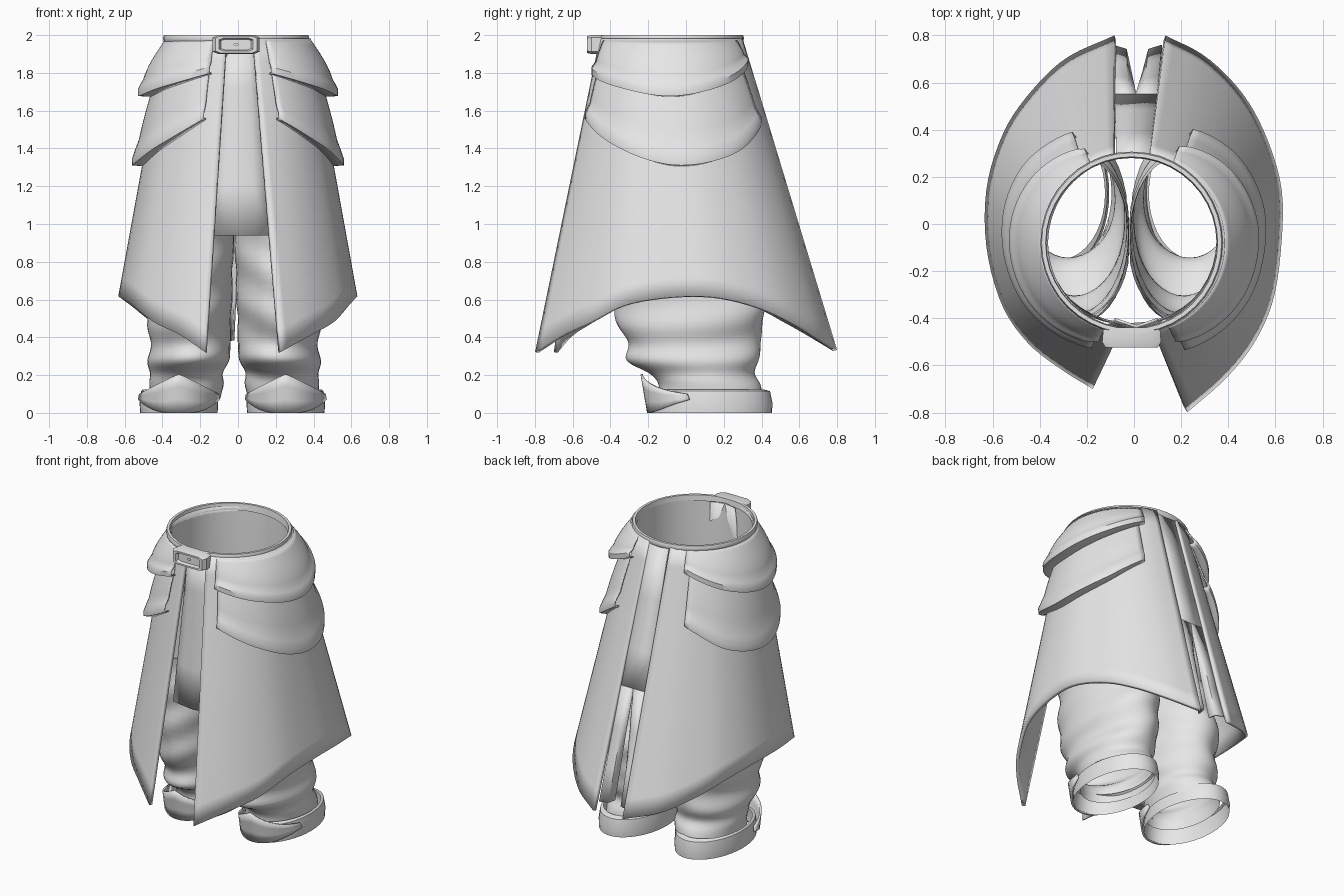
import bpy, bmesh, math
from mathutils import Vector

cube = bpy.data.objects.get("Cube")
if cube:
    bpy.data.objects.remove(cube, do_unlink=True)

cloth = bpy.data.materials.new("grey cloth")
cloth.use_nodes = True
cloth.diffuse_color = (0.8, 0.8, 0.8, 1)
cloth.node_tree.nodes["Principled BSDF"].inputs["Base Color"].default_value = (0.8, 0.8, 0.8, 1)


def spline(points, u):
    """Smooth curve through points, u from 0 to 1."""
    p = [Vector(q) for q in points]
    s = min(max(u, 0), 1) * (len(p) - 1)
    i = min(int(s), len(p) - 2)
    t = s - i
    b, c = p[i], p[i + 1]
    a = p[i - 1] if i else b * 2 - c
    d = p[i + 2] if i + 2 < len(p) else c * 2 - b
    return (b * 2 + (c - a) * t + (a * 2 - b * 5 + c * 4 - d) * t ** 2
            + (b * 3 - a - c * 3 + d) * t ** 3) * 0.5


def loft(name, rows, closed=False, thick=0.0, angle=35):
    """Skin a grid of points, optionally closed around and thickened."""
    bm = bmesh.new()
    grid = [[bm.verts.new(p) for p in row] for row in rows]
    n = len(grid[0])
    for a, b in zip(grid, grid[1:]):
        for j in range(n if closed else n - 1):
            k = (j + 1) % n
            bm.faces.new((a[j], a[k], b[k], b[j]))
    bmesh.ops.recalc_face_normals(bm, faces=bm.faces)
    mesh = bpy.data.meshes.new(name)
    bm.to_mesh(mesh)
    bm.free()
    mesh.materials.append(cloth)
    ob = bpy.data.objects.new(name, mesh)
    bpy.context.collection.objects.link(ob)
    if thick:
        mod = ob.modifiers.new("thickness", 'SOLIDIFY')
        mod.thickness = thick
        mod.offset = 0
    bpy.ops.object.select_all(action='DESELECT')
    ob.select_set(True)
    bpy.context.view_layer.objects.active = ob
    bpy.ops.object.shade_smooth_by_angle(angle=math.radians(angle))


def ring(cx, cy, z, rx, ry, n=40):
    return [Vector((cx + rx * math.sin(math.tau * i / n), cy - ry * math.cos(math.tau * i / n), z))
            for i in range(n)]


# Skirt halves: waist arc flaring to a curved, pointed hem
HEMS = {
    "left": [(.22, -.79, .32), (.38, -.65, .41), (.50, -.50, .48), (.58, -.32, .57), (.615, -.08, .61),
             (.615, .15, .61), (.55, .37, .56), (.45, .55, .48), (.30, .70, .39), (.13, .79, .33)],
    "right": [(-.17, -.69, .32), (-.30, -.61, .41), (-.44, -.50, .48), (-.55, -.34, .57), (-.615, -.1, .61),
              (-.615, .15, .61), (-.55, .37, .56), (-.45, .53, .48), (-.29, .69, .39), (-.08, .79, .33)],
}
WAIST_Y, WAIST_R, TOP = -0.08, 0.375, 1.98


def skirt_point(side, u, z=None, t=None, out=0.0):
    s = 1 if side == "left" else -1
    hem = spline(HEMS[side], u)
    a = math.radians((12 if s > 0 else 9) + u * 158)
    top = Vector((s * WAIST_R * math.sin(a), WAIST_Y - WAIST_R * math.cos(a), TOP))
    if t is None:
        t = (TOP - z) / (TOP - hem.z)
    p = top.lerp(hem, t)
    away = Vector((p.x, p.y + 0.05, 0)).normalized()
    return p + away * out


def flap(name, side, z_top, hem_line, bulge, u0, u1):
    """Overlapping hip flap that swells away from the skirt and ends in a rolled rim."""
    rows = []
    steps = 10
    n = 32
    across = [(u0 + (u1 - u0) * j / n, j / n) for j in range(n + 1)]
    hem = [spline([(z, 0) for z in hem_line], v).x for _, v in across]
    for i in range(steps + 1):
        f = i / steps
        row = []
        for (u, v), h in zip(across, hem):
            swell = 0.02 + (bulge - 0.02) * math.sin(math.pi * v) ** 0.7
            lip = 0.018 * max(0, f - 0.8) / 0.2
            row.append(skirt_point(side, u, z=z_top + (h - z_top) * f,
                                   out=0.008 + swell * math.sin(f * 1.7) + lip))
        rows.append(row)
    rows.append([p - Vector((0, 0, .03)) for p in rows[-1]])
    rows.append([skirt_point(side, u, z=h - .034, out=.004) for (u, v), h in zip(across, hem)])
    loft(name, rows, thick=0.008)


for side in HEMS:
    loft(side + "_skirt", [[skirt_point(side, j / 40, t=i / 14) for j in range(41)]
                           for i in range(15)], thick=0.022)
    flap(side + "_upper_flap", side, 1.97, [1.83, 1.76, 1.71, 1.77, 1.88], 0.078, 0.065, 0.90)
    flap(side + "_lower_flap", side, 1.86, [1.59, 1.45, 1.345, 1.40, 1.56], 0.042, 0.075, 0.87)

# Front panel, behind the skirt opening
loft("front_panel", [[Vector((.01 + w * (.09 + .075 * t), -.435 - .06 * t + .03 * abs(w), 1.97 - 1.03 * t))
                      for w in (-1, -.5, 0, .5, 1)] for t in (0, .25, .5, .75, 1)], thick=0.012)


# Back panel: flush with the skirt, joined at the top, split into two tails below
def back_point(x, t, inset=0.0):
    return Vector((x + .015 * t, .29 + .475 * t - inset, 1.97 - 1.62 * t))


loft("back_panel", [[back_point(w * (.075 + .03 * t), t) for w in (-1, 0, 1)]
                    for t in (0, .2, .4, .54)], thick=0.012)
for s, name in ((1, "left_tail"), (-1, "right_tail")):
    loft(name, [[back_point(s * max(0, t - .54) * .09, t, .16 * (t - .54)),
                 back_point(s * (.02 + .03 * t), t, .04 * (t - .54)),
                 back_point(s * (.075 + .03 * t), t)] for t in (.54, .7, .85, .98)], thick=0.012)

# Waistband
loft("waistband", [ring(-.01, -.08, z, r, r) for z, r in
                   ((1.955, .375), (1.97, .385), (1.985, .387), (2.0, .382), (2.0, .365), (1.955, .36))],
     closed=True)


# Buckle: raised frame around a sunken plate
def buckle_loop(w, h, y):
    c = 0.25
    pts = [(-1, -1 + c), (-1 + c, -1), (1 - c, -1), (1, -1 + c), (1, 1 - c), (1 - c, 1), (-1 + c, 1), (-1, 1 - c)]
    return [Vector((-.01 + x * w, y, 1.95 + z * h)) for x, z in pts]


loft("buckle", [buckle_loop(*k) for k in ((.12, .05, -.44), (.125, .05, -.50), (.11, .045, -.525),
                                          (.09, .034, -.525), (.08, .028, -.505), (.01, .004, -.505))],
     closed=True)

# Trouser hips
loft("trouser_hips", [ring(-.01, -.07, z, rx, ry) for z, rx, ry in
                      ((1.97, .36, .36), (1.6, .37, .35), (1.15, .40, .36))], closed=True)

# Trouser legs: (centre x, centre y, half width), (z, half depth)
LEG = [((.26, .13, .185), (.07, .28, 0)), ((.255, .12, .195), (.15, .27, 0)),
       ((.25, .09, .19), (.21, .28, 0)), ((.24, .04, .22), (.28, .35, 0)),
       ((.235, .035, .21), (.37, .35, 0)), ((.235, .03, .22), (.47, .385, 0)),
       ((.23, .01, .22), (.60, .40, 0)), ((.22, -.02, .215), (.78, .38, 0)),
       ((.215, -.05, .215), (.95, .36, 0)), ((.21, -.06, .21), (1.2, .35, 0))]
AXIS = -0.02
for s, side in ((1, "left"), (-1, "right")):
    rows = []
    for i in range(41):
        c = spline([k[0] for k in LEG], i / 40)
        d = spline([k[1] for k in LEG], i / 40)
        row = []
        for p in ring(0, 0, d.x, 1, 1):
            a = math.atan2(p.x, -p.y)
            fold = 1 + 0.03 * math.sin(26 * d.x + 2.2 * math.sin(a) + 1.5 * math.cos(a)) * min(1, i / 6)
            x = max(c.x + p.x * c.z * fold, 0.03 * max(0, .9 - d.x) + .001)
            row.append(Vector((AXIS + s * x, c.y + p.y * d.y * fold, d.x)))
        rows.append(row)
    loft(side + "_trouser_leg", rows, closed=True)

    # Ankle cuff: low band around the heel
    cx = -.03 + s * .283
    loft(side + "_ankle_cuff", [ring(cx, .13, z, rx, ry) for z, rx, ry in
                                ((.125, .19, .28), (.115, .20, .315), (.05, .208, .328), (0, .205, .325))],
         closed=True)

    # Pointed instep guard, its lower edge sweeping up toward the sides
    rows = []
    for f in (0, .35, .7, 1):
        row = []
        for j in range(17):
            w = j / 8 - 1
            peak = .205 - .105 * abs(w) ** 1.1
            low = .07 * abs(w) ** 3
            bow = math.sqrt(max(0, 1 - .9 * w * w))
            row.append(Vector((cx + w * .212 * (1 - .03 * f), .12 - (.32 + .035 * f) * bow,
                               low + f * (peak - low))))
        rows.append(row)
    loft(side + "_instep_guard", rows, thick=0.012)
